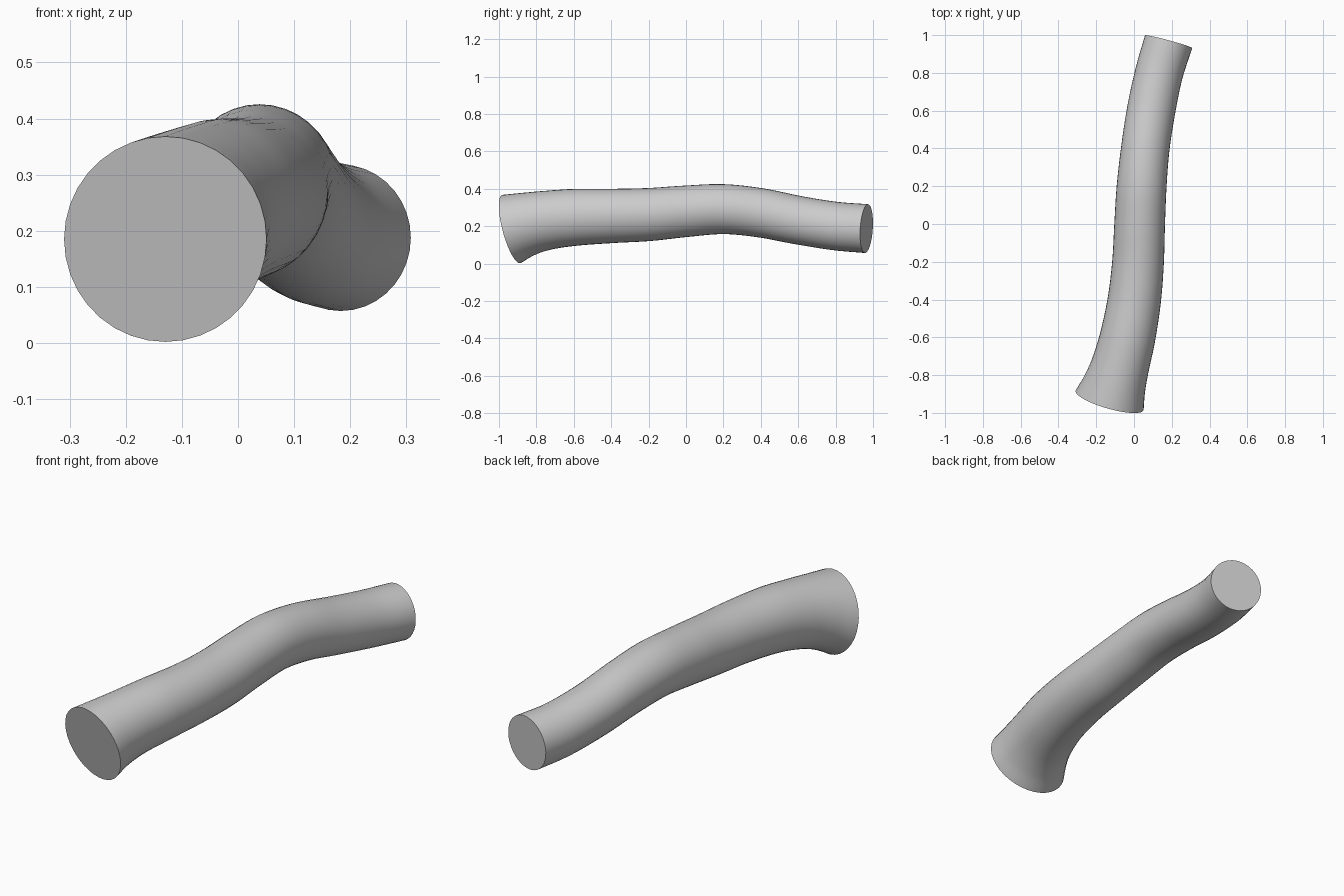
import bpy, bmesh, math

if "Cube" in bpy.data.objects:
    bpy.data.objects.remove(bpy.data.objects["Cube"])

SIDES = 36   # points around each ring
STEPS = 6    # rings between stations

# Stations along the pipe: y centre, left x, right x, bottom z, top z, tilt per x, tilt per z
stations = [
    (-0.934, -0.310, 0.051, 0.002, 0.368, -0.27, -0.25),
    (-0.850, -0.264, 0.058, 0.042, 0.378, -0.27, -0.18),
    (-0.750, -0.222, 0.076, 0.073, 0.388, -0.25, -0.12),
    (-0.600, -0.178, 0.110, 0.095, 0.399, -0.20, -0.05),
    (-0.400, -0.138, 0.142, 0.110, 0.400, -0.12, -0.05),
    (-0.200, -0.115, 0.158, 0.121, 0.404, -0.06, -0.06),
    (0.000, -0.104, 0.164, 0.143, 0.417, -0.04, -0.08),
    (0.200, -0.091, 0.172, 0.158, 0.425, -0.07, 0.00),
    (0.400, -0.067, 0.187, 0.141, 0.402, -0.13, 0.12),
    (0.600, -0.035, 0.216, 0.105, 0.360, -0.20, 0.17),
    (0.800, 0.010, 0.256, 0.072, 0.330, -0.25, 0.10),
    (0.965, 0.058, 0.308, 0.057, 0.318, -0.27, 0.06),
]


def spline(p0, p1, p2, p3, t):
    """Smooth interpolation between p1 and p2, with uneven y spacing."""
    h = p2[0] - p1[0]
    out = [p1[0] + h * t]
    for k in range(1, len(p1)):
        m1 = (p2[k] - p0[k]) / (p2[0] - p0[0]) * h
        m2 = (p3[k] - p1[k]) / (p3[0] - p1[0]) * h
        out.append((2*t**3 - 3*t**2 + 1) * p1[k] + (t**3 - 2*t**2 + t) * m1
                   + (3*t**2 - 2*t**3) * p2[k] + (t**3 - t**2) * m2)
    return out


# Interpolated sections
sections = []
last = len(stations) - 1
for i in range(last):
    quad = [stations[min(max(i + d, 0), last)] for d in (-1, 0, 1, 2)]
    sections += [spline(*quad, s / STEPS) for s in range(STEPS)]
sections.append(stations[-1])

# Curved pipe skin with flat end caps
bm = bmesh.new()
rings = []
for y, x0, x1, z0, z1, tx, tz in sections:
    ring = []
    for j in range(SIDES):
        ang = 2 * math.pi * j / SIDES
        dx = (x1 - x0) / 2 * math.cos(ang)
        dz = (z1 - z0) / 2 * math.sin(ang)
        ring.append(bm.verts.new(((x0 + x1) / 2 + dx, y + tx * dx + tz * dz, (z0 + z1) / 2 + dz)))
    rings.append(ring)
for a, b in zip(rings, rings[1:]):
    for j in range(SIDES):
        k = (j + 1) % SIDES
        bm.faces.new((a[j], a[k], b[k], b[j]))
bm.faces.new(rings[0])
bm.faces.new(rings[-1])
bmesh.ops.recalc_face_normals(bm, faces=bm.faces)

mesh = bpy.data.meshes.new("curved_pipe")
bm.to_mesh(mesh)
bm.free()
pipe = bpy.data.objects.new("curved_pipe", mesh)
bpy.context.collection.objects.link(pipe)
bpy.context.view_layer.objects.active = pipe
pipe.select_set(True)
bpy.ops.object.shade_smooth_by_angle(angle=math.radians(40))
